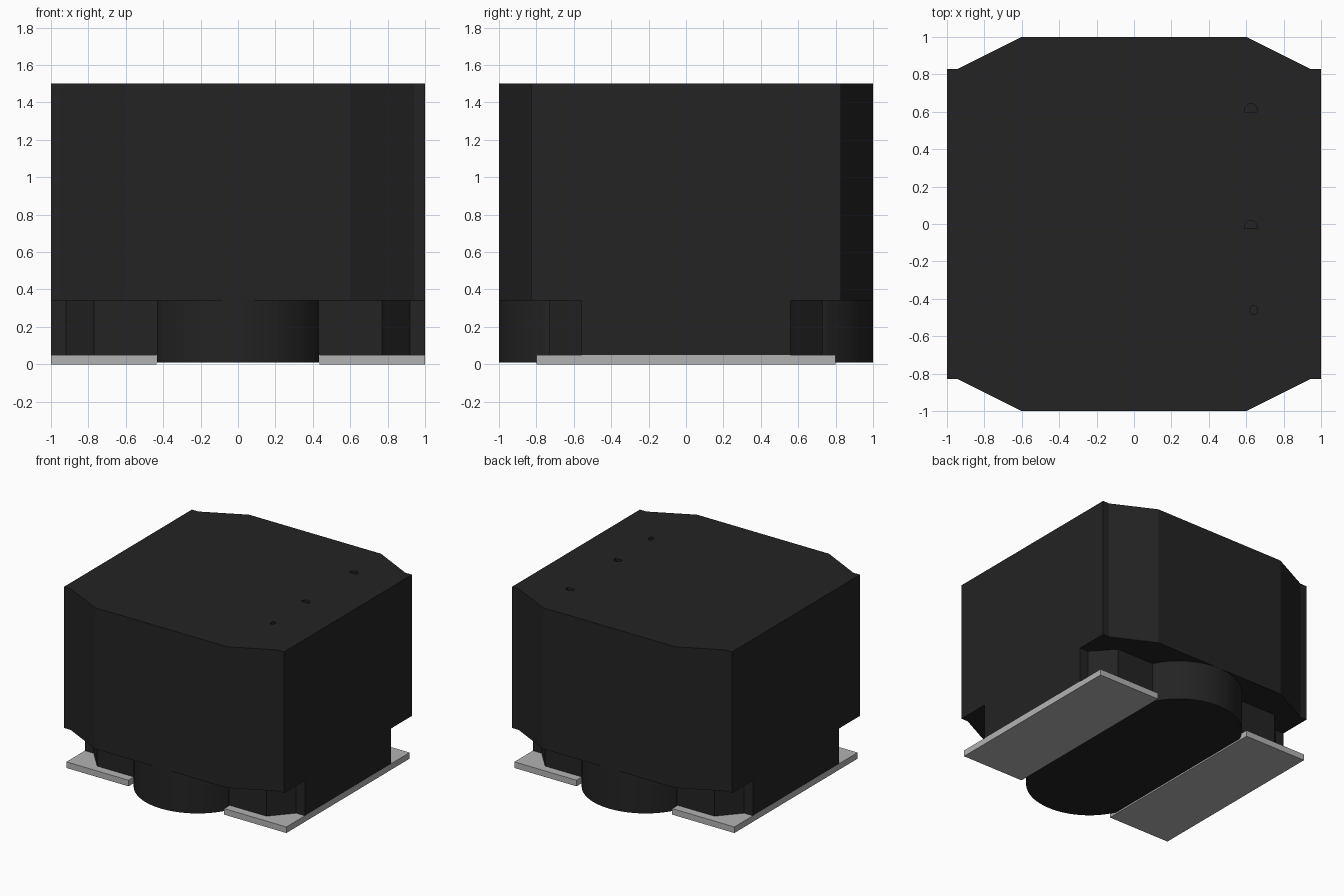
import bpy, bmesh, math

cube = bpy.data.objects.get("Cube")
if cube:
    bpy.data.objects.remove(cube, do_unlink=True)


def material(name, color, roughness):
    m = bpy.data.materials.new(name)
    m.use_nodes = True
    m.diffuse_color = (*color, 1)
    bsdf = m.node_tree.nodes["Principled BSDF"]
    bsdf.inputs["Base Color"].default_value = (*color, 1)
    bsdf.inputs["Roughness"].default_value = roughness
    return m


black = material("black_plastic", (0.017, 0.017, 0.017), 0.6)
tin = material("tinned_metal", (0.45, 0.45, 0.45), 0.4)


def prism(name, outline, z0, z1, mat, smooth=False):
    """Extrude a counter-clockwise outline from z0 to z1."""
    bm = bmesh.new()
    face = bm.faces.new([bm.verts.new((x, y, z0)) for x, y in outline])
    ext = bmesh.ops.extrude_face_region(bm, geom=[face], use_keep_orig=True)
    top = [v for v in ext["geom"] if isinstance(v, bmesh.types.BMVert)]
    bmesh.ops.translate(bm, verts=top, vec=(0, 0, z1 - z0))
    bmesh.ops.recalc_face_normals(bm, faces=bm.faces)
    mesh = bpy.data.meshes.new(name)
    bm.to_mesh(mesh)
    bm.free()
    mesh.materials.append(mat)
    obj = bpy.data.objects.new(name, mesh)
    bpy.context.collection.objects.link(obj)
    if smooth:
        bpy.ops.object.select_all(action='DESELECT')
        obj.select_set(True)
        bpy.context.view_layer.objects.active = obj
        bpy.ops.object.shade_smooth_by_angle(angle=math.radians(30))
    return obj


def mirrored(quarter):
    """Full outline from its front right quarter, listed front to side."""
    right = quarter + [(x, -y) for x, y in reversed(quarter)]
    return right + [(-x, y) for x, y in reversed(right)]


# Main housing: block with chamfered corners and small side lips
housing = prism("housing", mirrored([(0.6, -1), (0.94, -0.83), (1, -0.83)]),
                0.34, 1.5, black)

# Narrower base below the housing, with notched corners
prism("base", mirrored([(0.77, -0.73), (0.92, -0.56), (1, -0.56)]),
      0.05, 0.34, black)

# Central plug with bowed ends, between the pads
R, HALF, N = 0.477, 0.432, 32
span = math.asin(HALF / R)
front = []
for i in range(N + 1):
    a = span * (2 * i / N - 1)
    front.append((R * math.sin(a), -(1 - R) - R * math.cos(a)))
prism("central_plug", front + [(-x, -y) for x, y in front],
      0.01, 0.34, black, smooth=True)

# Contact pads on both sides
for side, cx in (("left", 0.7175), ("right", -0.7175)):
    w = 0.2825
    prism(side + "_contact_pad",
          [(cx - w, -0.8), (cx + w, -0.8), (cx + w, 0.8), (cx - w, 0.8)],
          0, 0.05, tin)

# Shallow marks sunk into the top: two half discs and a small round one
marks = [(0.625, 0.6, 0.035, math.pi, 8), (0.625, -0.025, 0.035, math.pi, 8),
         (0.64, -0.46, 0.02, 2 * math.pi, 10)]
for x, y, r, sweep, n in marks:
    count = n + 1 if sweep < 6 else n
    pts = [(x + r * math.cos(sweep * i / n), y + 1.3 * r * math.sin(sweep * i / n))
           for i in range(count)]
    cutter = prism("mark_cutter", pts, 1.48, 1.55, black)
    cutter.hide_render = True
    mod = housing.modifiers.new("mark", 'BOOLEAN')
    mod.operation = 'DIFFERENCE'
    mod.solver = 'EXACT'
    mod.object = cutter
    bpy.ops.object.select_all(action='DESELECT')
    housing.select_set(True)
    bpy.context.view_layer.objects.active = housing
    bpy.ops.object.modifier_apply(modifier=mod.name)
    bpy.data.objects.remove(cutter, do_unlink=True)
